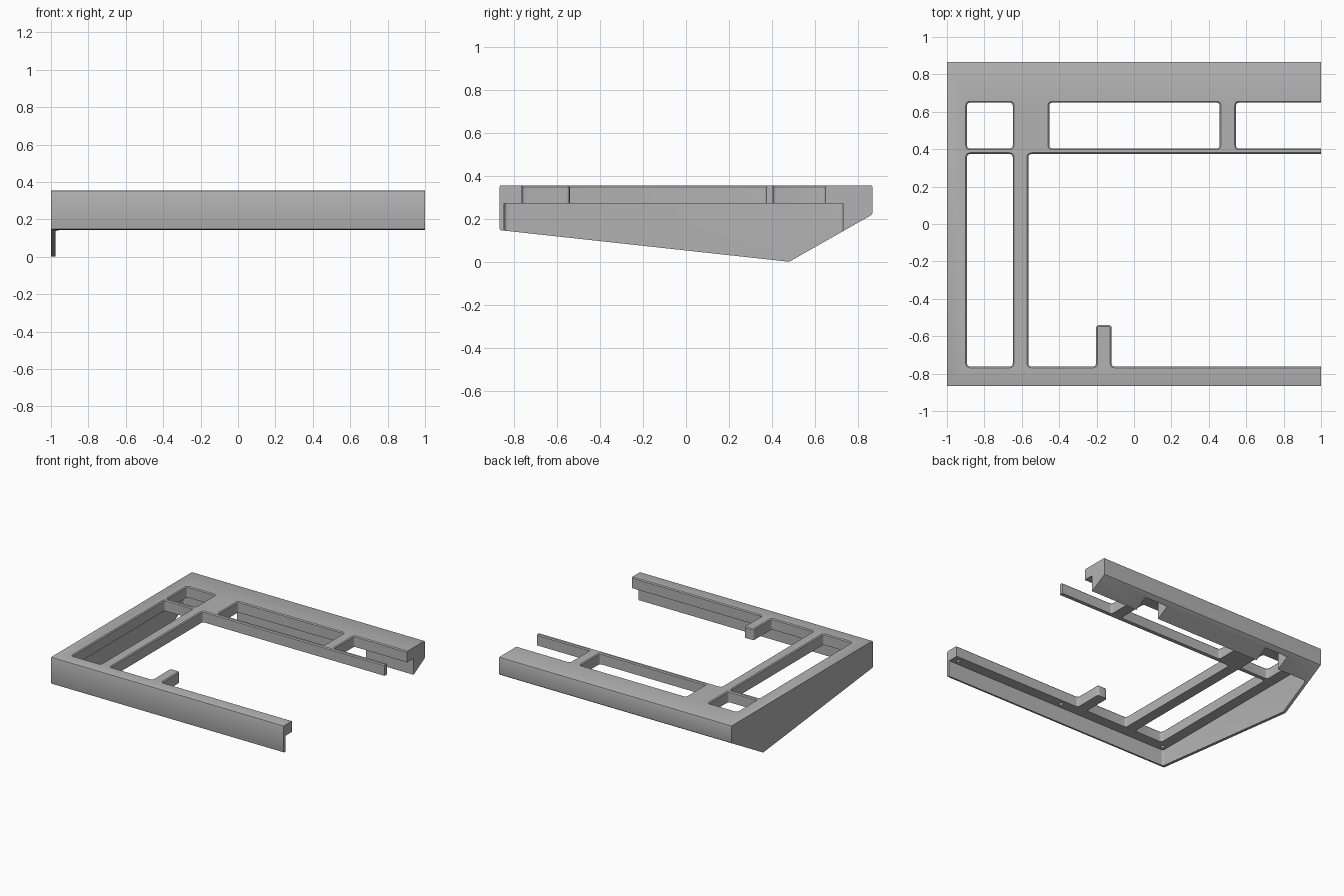
import bpy, bmesh, math
from mathutils import Vector

cube = bpy.data.objects.get("Cube")
if cube:
    bpy.data.objects.remove(cube, do_unlink=True)

grey = bpy.data.materials.new("plain grey")
grey.use_nodes = True
grey.diffuse_color = (0.45, 0.45, 0.45, 1)
grey.node_tree.nodes["Principled BSDF"].inputs["Base Color"].default_value = grey.diffuse_color


def fillet(points, radius, steps=4):
    """Round every corner of a closed 2D outline."""
    pts = [Vector(p) for p in points]
    out = []
    for i, p in enumerate(pts):
        a = (pts[i - 1] - p).normalized() * radius
        b = (pts[(i + 1) % len(pts)] - p).normalized() * radius
        for s in range(steps + 1):
            t = s / steps
            out.append(p + a * (1 - t) ** 2 + b * t ** 2)
    return out


def grow(pts, amount):
    """Offset a counter-clockwise outline outward."""
    out = []
    for i, p in enumerate(pts):
        d1 = (p - pts[i - 1]).normalized()
        d2 = (pts[(i + 1) % len(pts)] - p).normalized()
        n1, n2 = Vector((d1.y, -d1.x)), Vector((d2.y, -d2.x))
        out.append(p + (n1 + n2) * amount / (1 + n1.dot(n2)))
    return out


def loft(name, rings):
    """Solid through a stack of matching 3D rings."""
    bm = bmesh.new()
    loops = [[bm.verts.new(v) for v in ring] for ring in rings]
    n = len(loops[0])
    for low, high in zip(loops, loops[1:]):
        for i in range(n):
            j = (i + 1) % n
            bm.faces.new((low[i], low[j], high[j], high[i]))
    bm.faces.new(loops[0][::-1])
    bm.faces.new(loops[-1])
    bmesh.ops.recalc_face_normals(bm, faces=bm.faces)
    mesh = bpy.data.meshes.new(name)
    bm.to_mesh(mesh)
    bm.free()
    mesh.materials.append(grey)
    obj = bpy.data.objects.new(name, mesh)
    bpy.context.collection.objects.link(obj)
    return obj


def level(pts, z):
    return [(p.x, p.y, z) for p in pts]


def rect(x0, x1, y0, y1):
    return [(x0, y0), (x1, y0), (x1, y1), (x0, y1)]


TOP, UNDER, PAST = 0.355, 0.27, 1.1

# Solid wedge body from its side profile
side = fillet([(-0.867, 0.147), (0.48, 0), (0.867, 0.22), (0.867, TOP), (-0.867, TOP)], 0.008, 2)
body = loft("case_frame", [[(x, p.x, p.y) for p in side] for x in (-1, 1)])
cutters = []

# Hollow underside, open at the cut end
pocket = fillet(rect(-0.977, PAST, -0.845, 0.73), 0.02)
cutters.append(loft("underside_cutter", [level(pocket, -0.1), level(pocket, UNDER)]))

# Top openings with a chamfered rim
main = [(-0.565, -0.762), (-0.203, -0.762), (-0.203, -0.54), (-0.12, -0.54),
        (-0.12, -0.762), (PAST, -0.762), (PAST, 0.374), (-0.565, 0.374)]
openings = [main,
            rect(-0.893, -0.648, -0.762, 0.374),
            rect(-0.893, -0.648, 0.404, 0.649),
            rect(-0.453, 0.458, 0.404, 0.649),
            rect(0.545, PAST, 0.404, 0.649)]
c = 0.007
for outline in openings:
    pts = fillet(outline, 0.018)
    cutters.append(loft("opening_cutter", [level(pts, UNDER - 0.05), level(pts, TOP - c),
                                           level(grow(pts, 2 * c), TOP + c)]))

# Notches in the sloped rear wall
for x in (-0.62, 0.49):
    pts = [Vector(p) for p in rect(x - 0.1, x + 0.1, 0.7, 0.83)]
    cutters.append(loft("notch_cutter", [level(pts, -0.1), level(pts, UNDER - 0.003)]))

# Blind screw holes under the front bar
for x in (-0.94, 0, 0.95):
    pts = [Vector((x + 0.014 * math.cos(a), -0.805 + 0.014 * math.sin(a)))
           for a in (math.tau * i / 16 for i in range(16))]
    cutters.append(loft("screw_hole_cutter", [level(pts, 0.2), level(pts, 0.32)]))

# Apply the cuts
for cutter in cutters:
    mod = body.modifiers.new("cut", 'BOOLEAN')
    mod.operation = 'DIFFERENCE'
    mod.solver = 'EXACT'
    mod.object = cutter
bpy.context.view_layer.update()
graph = bpy.context.evaluated_depsgraph_get()
result = bpy.data.meshes.new_from_object(body.evaluated_get(graph))
body.modifiers.clear()
body.data = result
for cutter in cutters:
    bpy.data.objects.remove(cutter, do_unlink=True)

for obj in bpy.context.selected_objects:
    obj.select_set(False)
body.select_set(True)
bpy.context.view_layer.objects.active = body
bpy.ops.object.shade_smooth_by_angle(angle=math.radians(25))
